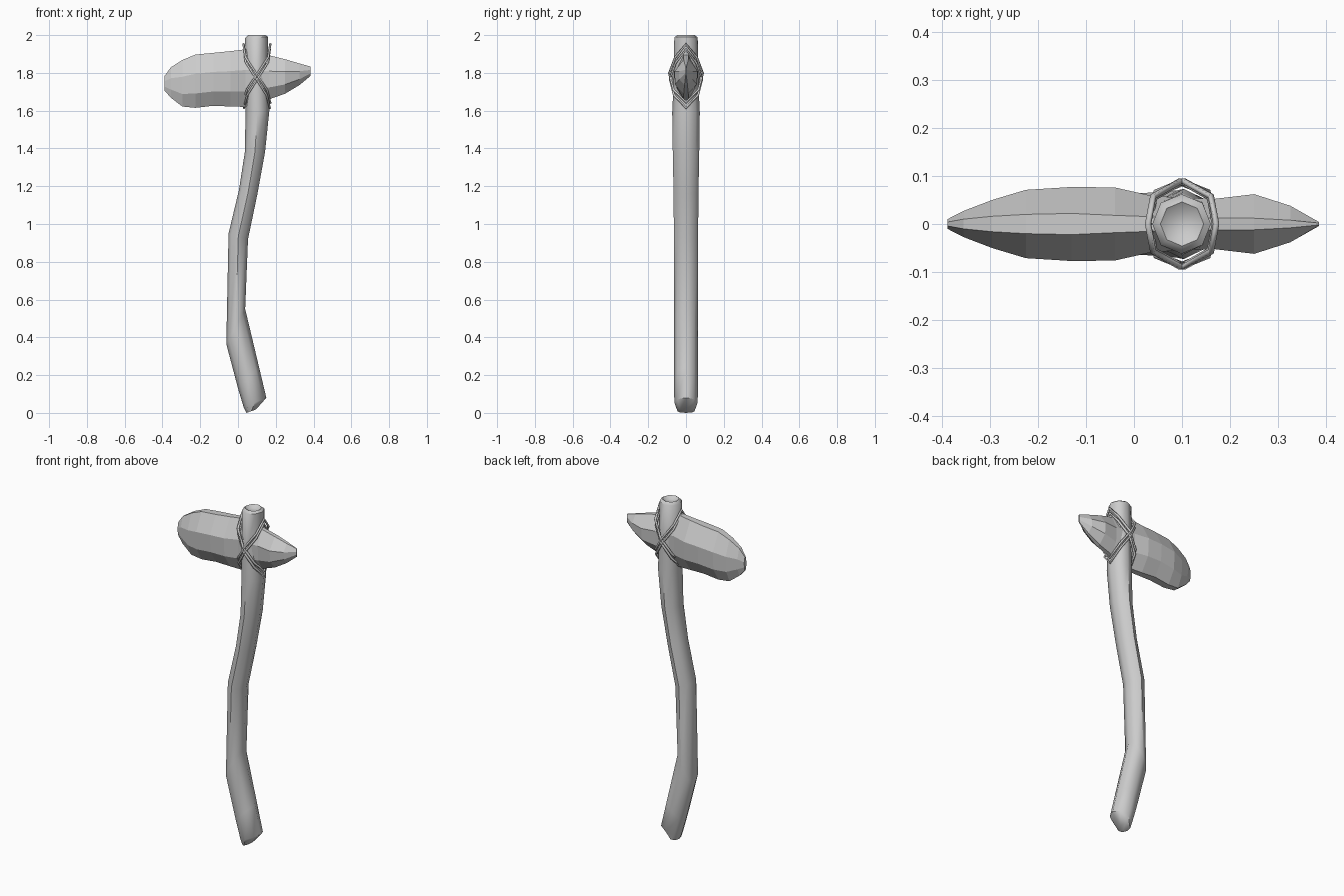
import bpy, bmesh, math
from mathutils import Vector

if "Cube" in bpy.data.objects:
    bpy.data.objects.remove(bpy.data.objects["Cube"])


def loft(name, rings, smooth=None):
    """Skin a list of equal-length point rings and cap both ends."""
    bm = bmesh.new()
    loops = [[bm.verts.new(p) for p in ring] for ring in rings]
    n = len(loops[0])
    for a, b in zip(loops, loops[1:]):
        for i in range(n):
            j = (i + 1) % n
            bm.faces.new((a[i], a[j], b[j], b[i]))
    bm.faces.new(loops[0])
    bm.faces.new(loops[-1])
    bmesh.ops.recalc_face_normals(bm, faces=bm.faces)
    me = bpy.data.meshes.new(name)
    bm.to_mesh(me)
    bm.free()
    ob = bpy.data.objects.new(name, me)
    bpy.context.collection.objects.link(ob)
    if smooth:
        bpy.ops.object.select_all(action='DESELECT')
        ob.select_set(True)
        bpy.context.view_layer.objects.active = ob
        bpy.ops.object.shade_smooth_by_angle(angle=math.radians(smooth))
    return ob


# Crooked handle: each ring spans left (x, z) to right (x, z) with a half depth
def handle_ring(lx, lz, rx, rz, hy, sides=8):
    c = Vector(((lx + rx) / 2, 0, (lz + rz) / 2))
    u = Vector(((rx - lx) / 2, 0, (rz - lz) / 2))
    v = Vector((0, hy, 0))
    return [c + u * math.cos(2 * math.pi * i / sides) + v * math.sin(2 * math.pi * i / sides)
            for i in range(sides)]


handle = [
    (0.045, 0.000, 0.095, 0.018, 0.045),
    (0.030, 0.030, 0.150, 0.080, 0.062),
    (0.000, 0.130, 0.112, 0.240, 0.063),
    (-0.062, 0.365, 0.038, 0.550, 0.064),
    (-0.050, 0.950, 0.053, 0.920, 0.064),
    (0.005, 1.180, 0.103, 1.160, 0.066),
    (0.036, 1.380, 0.143, 1.380, 0.070),
    (0.040, 1.580, 0.166, 1.600, 0.073),
    (0.040, 1.760, 0.160, 1.760, 0.065),
    (0.038, 1.985, 0.160, 1.990, 0.062),
    (0.055, 2.000, 0.145, 2.000, 0.046),
    (0.075, 1.985, 0.125, 1.985, 0.025),
]
loft("handle", [handle_ring(*r) for r in handle], smooth=50)


# Chipped stone head: x, top z, bottom z, half thickness, ridge half width
def stone_ring(x, top, bot, hw, e):
    h = top - bot
    hi, lo = top - 0.36 * h, bot + 0.27 * h
    return [(x, e, top), (x, hw, hi), (x, hw * 0.92, lo), (x, e, bot),
            (x, -e, bot), (x, -hw * 0.92, lo), (x, -hw, hi), (x, -e, top)]


stone = [
    (-0.388, 1.785, 1.705, 0.010, 0.004),
    (-0.355, 1.830, 1.668, 0.027, 0.010),
    (-0.295, 1.868, 1.622, 0.050, 0.016),
    (-0.225, 1.897, 1.615, 0.071, 0.020),
    (-0.130, 1.906, 1.626, 0.077, 0.022),
    (-0.040, 1.915, 1.622, 0.076, 0.018),
    (0.040, 1.925, 1.620, 0.058, 0.015),
    (0.165, 1.893, 1.660, 0.052, 0.012),
    (0.250, 1.872, 1.690, 0.062, 0.012),
    (0.325, 1.850, 1.735, 0.038, 0.008),
    (0.385, 1.833, 1.785, 0.004, 0.002),
]
loft("stone_head", [stone_ring(*r) for r in stone])


# Crossed lashing: tilted closed cords around handle and stone, two per direction
def lashing(name, tilt, shift, grow):
    path = [(1, 0, 1), (0.85, 0.055, 0.55), (0.05, 0.086, 0), (-0.75, 0.064, -0.55),
            (-1, 0, -1), (-0.75, -0.064, -0.55), (0.05, -0.086, 0), (0.85, -0.055, 0.55)]
    cu = bpy.data.curves.new(name, 'CURVE')
    cu.dimensions = '3D'
    cu.bevel_depth = 0.007
    cu.bevel_resolution = 0
    sp = cu.splines.new('POLY')
    sp.points.add(len(path) - 1)
    sp.use_cyclic_u = True
    for p, (a, y, t) in zip(sp.points, path):
        x = 0.1 + tilt * a * 0.068 * grow
        p.co = (x, y * grow, 1.785 + t * 0.155 + shift, 1)
    ob = bpy.data.objects.new(name, cu)
    bpy.context.collection.objects.link(ob)


for tilt, side in ((1, "right"), (-1, "left")):
    for k, (shift, grow) in enumerate(((-0.016, 1.0), (0.012, 1.04))):
        lashing(f"lashing_{side}_{k + 1}", tilt, shift, grow)
